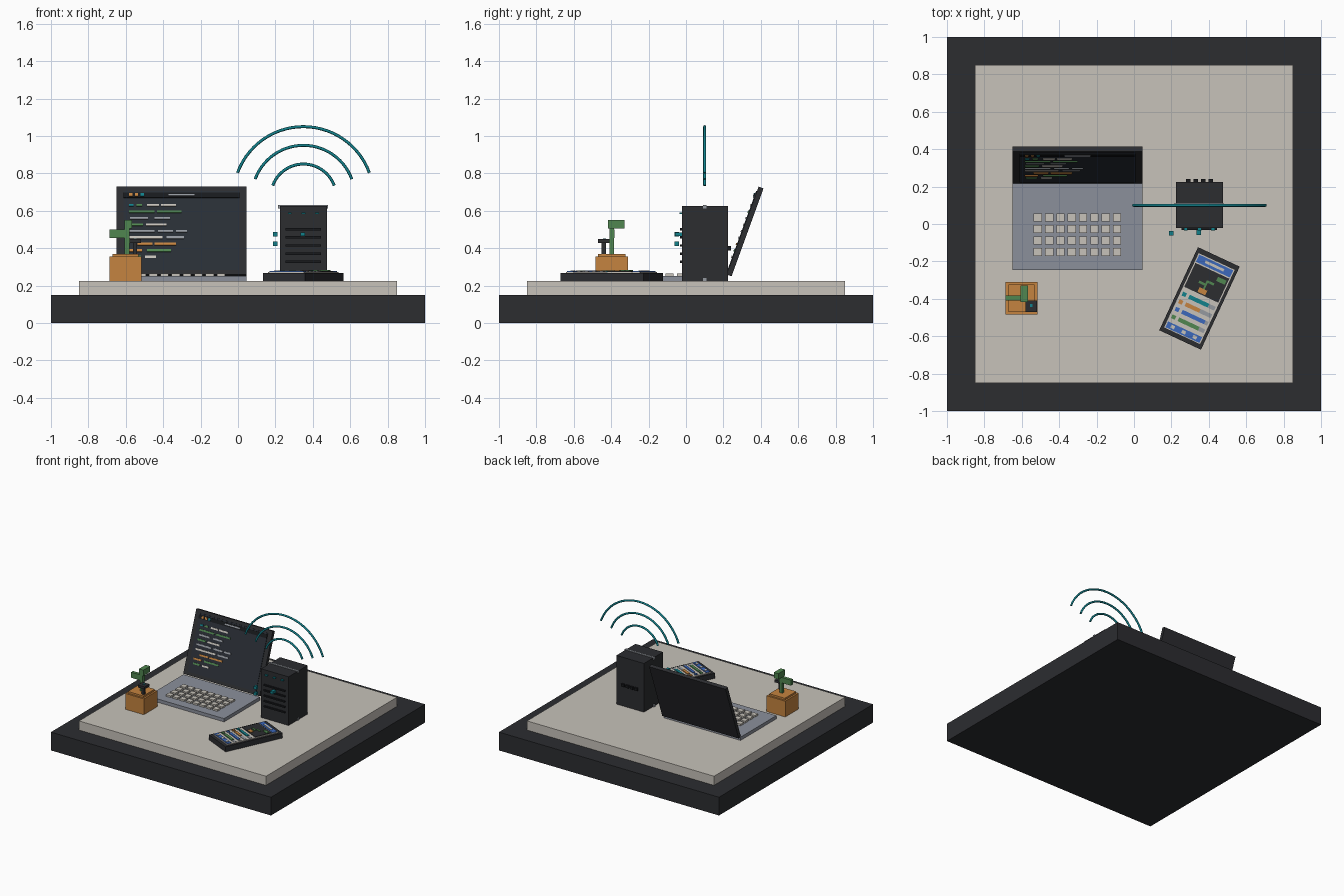
import bpy
from math import radians, sin, cos
from mathutils import Matrix, Vector

if "Cube" in bpy.data.objects:
    bpy.data.objects.remove(bpy.data.objects["Cube"])

COLORS = {
    "dark": (.025, .026, .03), "black": (.009, .01, .012), "beige": (.57, .54, .49),
    "silver": (.26, .28, .33), "screen": (.022, .027, .036), "orange": (.56, .23, .05),
    "green": (.08, .24, .08), "teal": (.006, .22, .26), "blue": (.045, .14, .5),
    "gray": (.3, .32, .35),
}
MATS = {}
for key, rgb in COLORS.items():
    MATS[key] = bpy.data.materials.new(key)
    MATS[key].diffuse_color = (*rgb, 1)

FACES = [(0, 2, 3, 1), (4, 5, 7, 6), (0, 1, 5, 4), (2, 6, 7, 3), (0, 4, 6, 2), (1, 3, 7, 5)]


def box(name, x, y, z, mat, frame=Matrix()):
    """Box from (min, max) ranges, placed in an optional local frame."""
    verts = [(a, b, c) for c in z for b in y for a in x]
    me = bpy.data.meshes.new(name)
    me.from_pydata(verts, [], FACES)
    me.materials.append(MATS[mat])
    ob = bpy.data.objects.new(name, me)
    ob.matrix_world = frame
    bpy.context.collection.objects.link(ob)
    return ob


def span(c, w):
    return (c - w / 2, c + w / 2)


# Base and desk top
box("base", (-1, 1), (-1, 1), (0, .15), "dark")
box("desk_top", (-.85, .85), (-.85, .85), (.15, .225), "beige")

# Laptop body and keys
box("laptop_body", (-.65, .045), (-.245, .22), (.225, .252), "silver")
for r in range(4):
    for c in range(8):
        box("key", span(-.514 + c * .0605, .044), span(.035 - r * .0615, .042),
            (.25, .266), "beige")

# Laptop lid: local x across, y up the lid, z out of the screen
lid = Matrix.Translation((-.3025, .315, .49)) @ Matrix.Rotation(radians(70), 4, 'X')
box("lid", (-.3475, .3475), (-.25, .25), (-.015, .013), "dark", lid)
box("screen", (-.31, .31), (-.225, .225), (.01, .017), "screen", lid)
box("title_bar", (-.31, .31), (.185, .215), (.015, .021), "black", lid)
box("title_line", (-.07, .07), (.195, .205), (.02, .025), "gray", lid)
for i, m in enumerate(("orange", "orange", "teal")):
    box("window_dot", span(-.27 + i * .03, .018), span(.2, .018), (.02, .025), m, lid)

# Code lines: (start, end, colour) per row
rows = [
    [(-.28, -.255, "teal"), (-.24, -.21, "green"), (-.185, -.12, "beige"), (-.11, -.03, "beige")],
    [(-.28, -.145, "green"), (-.13, 0, "green")],
    [(-.275, -.18, "gray"), (-.145, -.06, "gray")],
    [(-.28, -.205, "green"), (-.19, -.08, "beige")],
    [(-.28, -.145, "gray"), (-.125, -.045, "gray"), (-.03, .03, "gray")],
    [(-.28, -.1, "beige"), (-.08, .015, "gray")],
    [(-.235, -.155, "orange"), (-.145, -.03, "orange")],
    [(-.28, -.21, "orange"), (-.185, -.055, "green")],
    [(-.275, -.215, "green"), (-.195, -.135, "beige")],
]
for r, row in enumerate(rows):
    for a, b, m in row:
        box("code_line", (a, b), span(.142 - r * .0368, .013), (.015, .022), m, lid)

# Server tower
box("tower", (.225, .475), (-.022, .225), (.225, .625), "dark")
for z in ((.612, .63), (.225, .242)):
    box("tower_band", (.214, .481), (.091, .109), z, "gray")
for i in range(5):
    box("front_vent", (.255, .445), (-.032, -.02), span(.502 - i * .0437, .012), "black")
for x in (.277, .35, .423):
    box("status_light", span(x, .02), (-.036, -.02), span(.587, .01), "teal")
for i in range(4):
    box("rear_port", span(.29 + i * .04, .026), (.22, .24), span(.4, .022), "black")
box("power_button", span(.347, .024), (-.06, -.02), span(.475, .02), "teal")
for z in (.475, .425):
    box("signal_cube", span(.198, .024), span(-.05, .024), span(z, .024), "teal")

# Wireless signal arcs
for i, rad in enumerate((.175, .275, .375)):
    cu = bpy.data.curves.new("signal_arc", 'CURVE')
    cu.dimensions = '3D'
    cu.bevel_depth = .008
    cu.bevel_resolution = 2
    cu.use_fill_caps = True
    sp = cu.splines.new('POLY')
    sp.points.add(28)
    for k, p in enumerate(sp.points):
        a = radians(20 + 140 * k / 28)
        p.co = (.35 + rad * cos(a), .1, .675 + rad * sin(a), 1)
    cu.materials.append(MATS["teal"])
    bpy.context.collection.objects.link(bpy.data.objects.new("signal_arc", cu))

# Phone: local x across, y along, lying on the desk
ph = Matrix.Translation((.35, -.398, .225)) @ Matrix.Rotation(radians(-25), 4, 'Z')
box("phone_body", (-.123, .123), (-.245, .245), (0, .042), "dark", ph)
box("phone_screen", (-.106, .106), (-.22, .218), (.04, .049), "beige", ph)
box("phone_header", (-.1, .1), (.17, .212), (.048, .054), "blue", ph)
box("header_line", (-.055, .055), (.184, .198), (.053, .057), "beige", ph)
box("picture_panel", (-.1, .1), (.022, .163), (.048, .053), "dark", ph)
box("picture_pot", span(-.002, .045), (.028, .055), (.052, .058), "orange", ph)
box("picture_stem", span(0, .01), (.055, .105), (.052, .058), "green", ph)
for x, y in ((-.022, .08), (.02, .1)):
    box("picture_leaf", span(x, .038), span(y, .013), (.052, .058), "green", ph)
box("picture_tag", span(.066, .05), span(.135, .024), (.052, .058), "green", ph)
for i, m in enumerate(("teal", "orange", "blue", "green")):
    y = span(-.015 - i * .0445, .022)
    box("list_dot", span(-.083, .022), y, (.048, .055), m, ph)
    box("list_track", (-.055, .098), y, (.048, .052), "gray", ph)
    box("list_bar", (-.055, (.06, .03, .08, .065)[i]), y, (.048, .056), m, ph)
box("phone_footer", (-.1, .1), (-.216, -.182), (.048, .054), "blue", ph)
for x in (-.065, 0, .065):
    box("footer_icon", span(x, .022), span(-.199, .018), (.053, .057), "beige", ph)

# Potted plant
box("pot", (-.686, -.517), (-.484, -.309), (.225, .355), "orange")
box("pot_top", (-.672, -.531), (-.47, -.323), (.35, .37), "orange")
box("stem", (-.606, -.58), (-.41, -.384), (.365, .55), "green")
box("leaf_left", (-.686, -.58), (-.408, -.382), (.455, .5), "green")
box("leaf_back", (-.608, -.567), (-.418, -.33), (.505, .552), "green")
box("small_stem", span(-.55, .022), span(-.44, .022), (.365, .43), "dark")
box("small_leaf", span(-.55, .062), span(-.44, .062), (.428, .448), "dark")
box("small_bud", span(-.55, .014), span(-.436, .014), (.446, .452), "teal")

for m in bpy.data.materials:
    if m.users and not m.is_grease_pencil:
        m.use_nodes = True
        m.node_tree.nodes["Principled BSDF"].inputs["Base Color"].default_value = m.diffuse_color
